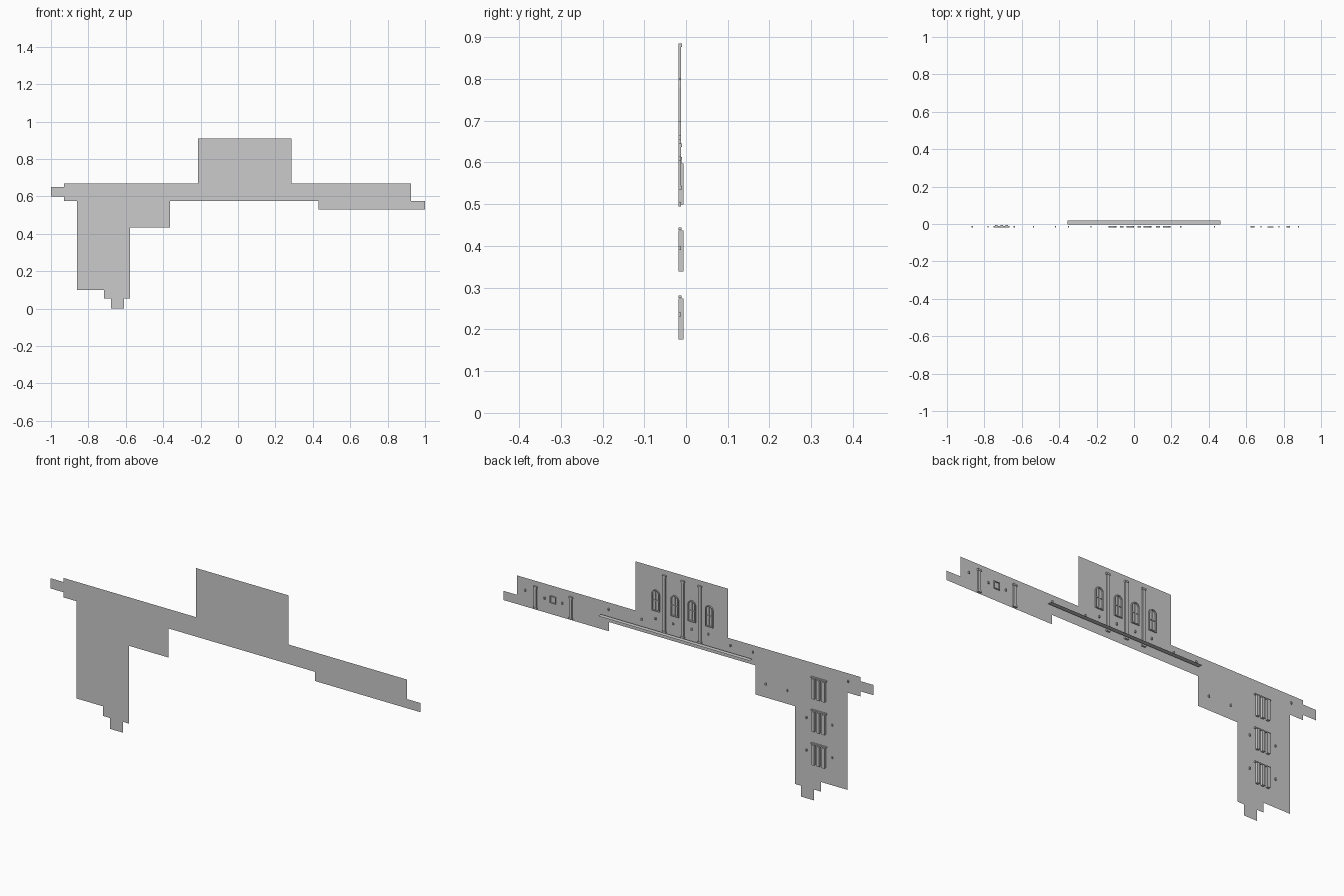
import bpy, bmesh, math

cube = bpy.data.objects.get("Cube")
if cube:
    bpy.data.objects.remove(cube, do_unlink=True)

WALL_Y = -0.018
stone = bpy.data.materials.new("plain_grey")
stone.use_nodes = True
stone.diffuse_color = (0.6, 0.6, 0.6, 1)
stone.node_tree.nodes["Principled BSDF"].inputs["Base Color"].default_value = (0.6, 0.6, 0.6, 1)


def finish(name, bm):
    mesh = bpy.data.meshes.new(name)
    bm.to_mesh(mesh)
    bm.free()
    mesh.materials.append(stone)
    obj = bpy.data.objects.new(name, mesh)
    bpy.context.collection.objects.link(obj)
    return obj


def add_box(bm, x, z, width, height, depth, y=WALL_Y):
    """Box standing off the back of the wall, x and z at its centre."""
    verts = bmesh.ops.create_cube(bm, size=1)["verts"]
    bmesh.ops.scale(bm, vec=(width, depth, height), verts=verts)
    bmesh.ops.translate(bm, vec=(x, y + depth / 2, z), verts=verts)


def box(name, *args):
    bm = bmesh.new()
    add_box(bm, *args)
    return finish(name, bm)


# Stepped wall sheet
outline = [(-1, .65), (-.93, .65), (-.93, .67), (-.215, .67), (-.215, .91),
           (.285, .91), (.285, .67), (.925, .67), (.925, .575), (1, .575),
           (1, .53), (.43, .53), (.43, .575), (-.363, .575), (-.363, .433),
           (-.577, .433), (-.577, .053), (-.61, .053), (-.61, 0), (-.68, 0),
           (-.68, .053), (-.717, .053), (-.717, .1), (-.86, .1),
           (-.86, .575), (-.93, .575), (-.93, .6), (-1, .6)]
bm = bmesh.new()
bm.faces.new([bm.verts.new((x, WALL_Y, z)) for x, z in outline]).normal_flip()
finish("wall", bm)

# Flat ledge sheet standing off the back
bm = bmesh.new()
bm.faces.new([bm.verts.new((x, y, .609)) for x, y in
              ((-.355, -.004), (.463, -.004), (.463, .018), (-.355, .018))])
finish("ledge", bm)


# Pilasters with capital and base
def pilaster(name, x, low, high, width):
    bm = bmesh.new()
    add_box(bm, x, (low + high) / 2, width, high - low, .006)
    for z in (low + .004, high - .004):
        add_box(bm, x, z, width + .006, .008, .008)
    finish(name, bm)


for i, x in enumerate((.128, .028, -.065)):
    pilaster(f"tall_pilaster_{i + 1}", x, .605, .885, .014)
for i, x in enumerate((.825, .633)):
    pilaster(f"short_pilaster_{i + 1}", x, .535, .645, .014)


# Arched window frames with glazing bars
def arch(x, low, spring, radius, steps=8):
    arc = [(x + radius * math.cos(math.pi * i / steps),
            spring + radius * math.sin(math.pi * i / steps)) for i in range(steps + 1)]
    return [(x + radius, low)] + arc + [(x - radius, low)]


for i, x in enumerate((.175, .072, -.02, -.114)):
    bm = bmesh.new()
    rings = []
    for points in (arch(x, .697, .78, .021), arch(x, .702, .78, .016)):
        rings.append([bm.verts.new((px, WALL_Y, pz)) for px, pz in points])
    outer, inner = rings
    count = len(outer)
    for j in range(count):
        k = (j + 1) % count
        bm.faces.new((outer[j], outer[k], inner[k], inner[j]))
    ret = bmesh.ops.extrude_face_region(bm, geom=bm.faces[:])
    bmesh.ops.translate(bm, vec=(0, .006, 0),
                        verts=[v for v in ret["geom"] if isinstance(v, bmesh.types.BMVert)])
    bmesh.ops.recalc_face_normals(bm, faces=bm.faces)
    add_box(bm, x, .747, .003, .09, .004)
    add_box(bm, x, .75, .032, .003, .004)
    finish(f"arched_window_{i + 1}", bm)

# Triple slatted windows down the tall leg
for i, top in enumerate((.605, .445, .282)):
    bm = bmesh.new()
    add_box(bm, -.708, top - .004, .084, .006, .007)
    for x in (-.736, -.708, -.68):
        add_box(bm, x, top - .057, .014, .098, .012)
    finish(f"slatted_window_{i + 1}", bm)

# Small square frame at the far end
bm = bmesh.new()
for side in (-1, 1):
    add_box(bm, .73 + side * .014, .603, .003, .035, .005)
    add_box(bm, .73, .603 + side * .016, .028, .003, .005)
finish("square_frame", bm)

# Small wall fixtures
fixtures = [(.43, .637), (.25, .637), (-.23, .637), (-.35, .637), (-.865, .632),
            (-.42, .5), (-.537, .5), (-.64, .395), (-.78, .395), (-.64, .236),
            (-.78, .236), (.88, .61), (.68, .6), (.775, .6),
            (.175, .66), (.08, .66), (-.02, .66), (-.11, .66)]
for i, (x, z) in enumerate(fixtures):
    box(f"fixture_{i + 1}", x, z, .006, .01, .006)
